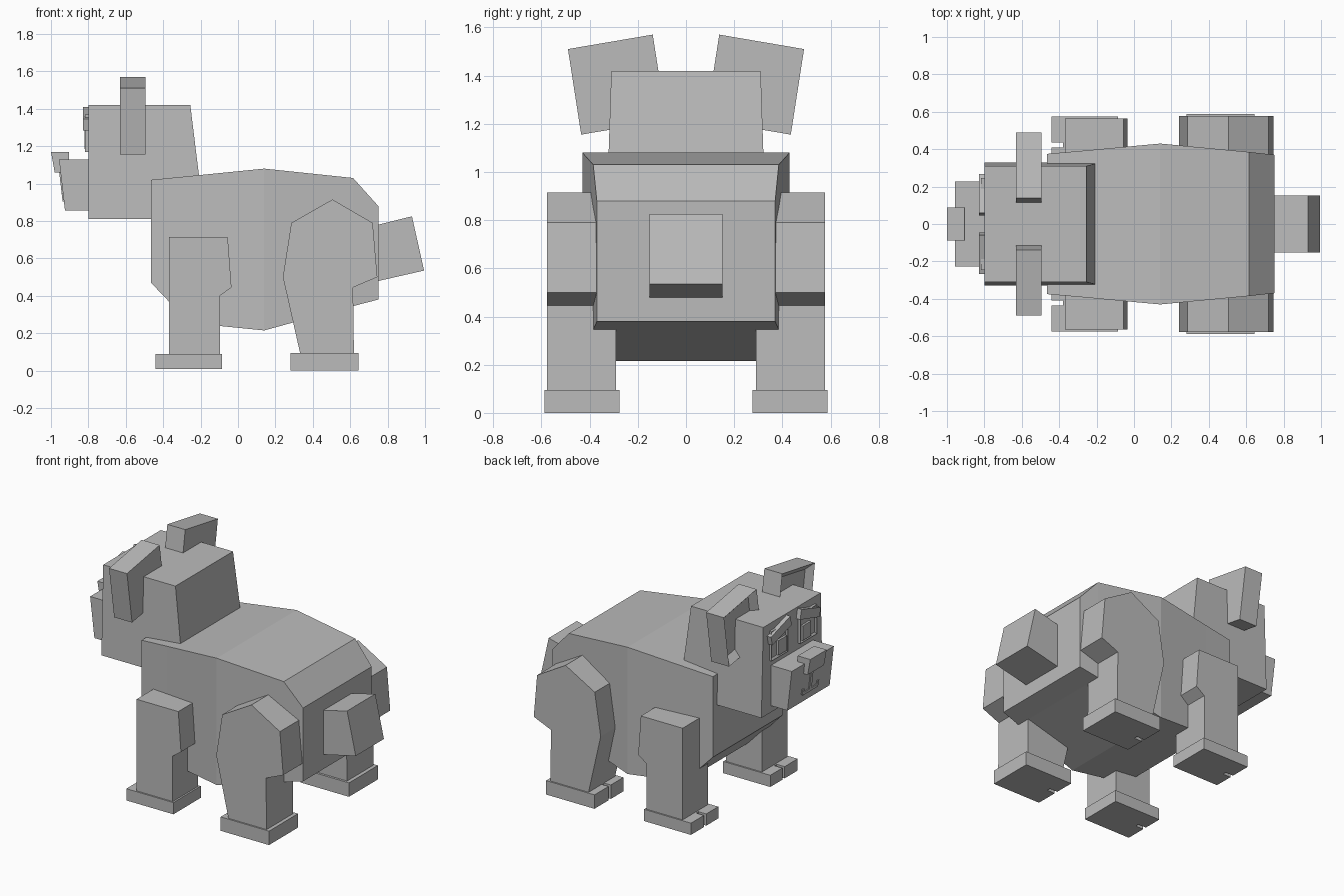
import bpy
import bmesh
from mathutils import Vector

cube = bpy.data.objects.get("Cube")
if cube:
    bpy.data.objects.remove(cube, do_unlink=True)

grey = bpy.data.materials.new("stone grey")
grey.use_nodes = True
grey.diffuse_color = (0.5, 0.5, 0.5, 1)
grey.node_tree.nodes["Principled BSDF"].inputs["Base Color"].default_value = (0.5, 0.5, 0.5, 1)


def loft(name, rings, mirror=False, recess=None):
    """Skin a list of rings; mirror copies it to the other flank."""
    bm = bmesh.new()
    loops = [[bm.verts.new(p) for p in ring] for ring in rings]
    n = len(loops[0])
    for a, b in zip(loops, loops[1:]):
        for i in range(n):
            j = (i + 1) % n
            bm.faces.new((a[i], a[j], b[j], b[i]))
    first = bm.faces.new(loops[0])
    bm.faces.new(loops[-1])
    bmesh.ops.recalc_face_normals(bm, faces=bm.faces)
    if recess:
        bmesh.ops.inset_region(bm, faces=[first], thickness=recess[0])
        bmesh.ops.translate(bm, verts=first.verts, vec=(recess[1], 0, 0))
    mesh = bpy.data.meshes.new(name)
    bm.to_mesh(mesh)
    bm.free()
    mesh.materials.append(grey)
    obj = bpy.data.objects.new(name, mesh)
    bpy.context.collection.objects.link(obj)
    if mirror:
        mod = obj.modifiers.new("Mirror", "MIRROR")
        mod.use_axis = (False, True, False)
        mod.use_mirror_merge = False
    return obj


def side_prism(name, outline, y0, y1, mirror=False):
    """Extrude an x-z outline across y."""
    return loft(name, [[(x, y, z) for x, z in outline] for y in (y0, y1)], mirror)


def face_prism(name, outline, x0, x1, mirror=True, recess=None, slant=0):
    """Extrude a y-z outline along x; slant leans it with height."""
    return loft(name, [[(x + slant * z, y, z) for y, z in outline] for x in (x0, x1)],
                mirror, recess)


def rect(y0, y1, z0, z1):
    return [(y0, z0), (y1, z0), (y1, z1), (y0, z1)]


# Body: stations of x, bottom, top, half width
stations = [(-0.465, 0.47, 1.02, 0.375), (-0.26, 0.255, 1.04, 0.393),
            (0.14, 0.215, 1.08, 0.43), (0.615, 0.345, 1.03, 0.385),
            (0.75, 0.38, 0.88, 0.37)]
loft("body", [[(x, -w, lo), (x, w, lo), (x, w, hi), (x, -w, hi)]
              for x, lo, hi, w in stations])

# Head, tapering upwards
loft("head", [[(-0.8, -w, z), (back, -w, z), (back, w, z), (-0.8, w, z)]
              for z, back, w in ((0.81, -0.18, 0.33), (1.42, -0.255, 0.31))])

# Snout and nose
side_prism("snout", [(-0.79, 0.855), (-0.925, 0.855), (-0.957, 1.13), (-0.79, 1.13)],
           -0.227, 0.227)
side_prism("nose", [(-0.905, 1.17), (-1.0, 1.17), (-0.98, 1.06), (-0.9, 1.06)],
           -0.088, 0.088)

# Mouth strips lying on the sloped snout front
for label, area, both in (("mouth_line", rect(-0.012, 0.012, 0.92, 1.07), False),
                          ("mouth_bar", rect(-0.08, 0.08, 0.905, 0.925), False),
                          ("mouth_corner", rect(0.07, 0.09, 0.915, 0.95), True)):
    face_prism(label, area, -0.833, -0.815, both, slant=-0.116)

# Eyes: recessed frame, pupil and sloping brow
face_prism("eye_frame", rect(0.065, 0.245, 1.17, 1.37), -0.817, -0.79, recess=(0.02, 0.01))
face_prism("pupil", rect(0.085, 0.175, 1.185, 1.285), -0.822, -0.79)
face_prism("eyebrow", [(0.045, 1.345), (0.255, 1.285), (0.268, 1.345), (0.06, 1.41)],
           -0.83, -0.79)

# Ears: tilted slabs with a hollow front
face_prism("ear", [(0.083, 1.215), (0.435, 1.155), (0.49, 1.51), (0.138, 1.57)],
           -0.63, -0.495, recess=(0.06, 0.04))

# Legs
side_prism("front_leg", [(-0.37, 0.08), (-0.37, 0.715), (-0.055, 0.715),
                         (-0.035, 0.445), (-0.097, 0.4), (-0.097, 0.08)],
           0.29, 0.565, True)
side_prism("hind_leg", [(0.335, 0.08), (0.24, 0.5), (0.285, 0.79), (0.505, 0.915),
                        (0.72, 0.79), (0.745, 0.5), (0.615, 0.445), (0.62, 0.08)],
           0.29, 0.577, True)


# Feet with a slit between the toes
def foot(name, x0, x1, y0, y1, z0, z1):
    slit = x0 + 0.06
    outline = [(x0, y0), (x0, 0.41), (slit, 0.41), (slit, 0.435),
               (x0, 0.435), (x0, y1), (x1, y1), (x1, y0)]
    loft(name, [[(x, y, z) for x, y in outline] for z in (z0, z1)], True)


foot("front_foot", -0.44, -0.085, 0.28, 0.575, 0.01, 0.09)
foot("hind_foot", 0.28, 0.645, 0.275, 0.587, 0.0, 0.095)

# Tail
side_prism("tail", [(0.7, 0.468), (0.995, 0.535), (0.93, 0.825), (0.7, 0.768)],
           -0.152, 0.152)
